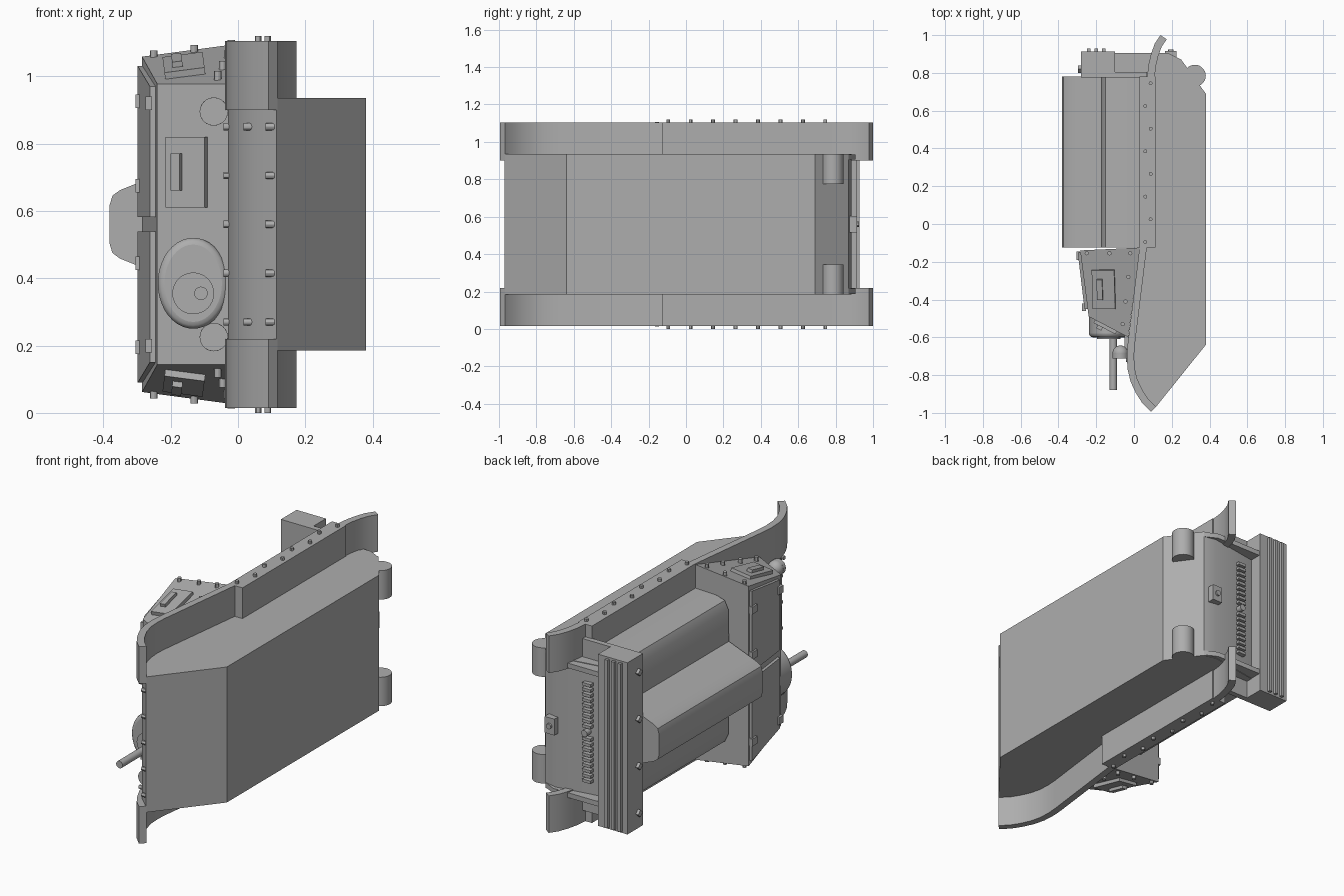
import bpy, bmesh, math
from mathutils import Vector, Matrix

cube = bpy.data.objects.get("Cube")
if cube:
    bpy.data.objects.remove(cube, do_unlink=True)

MID = 0.56          # plane of symmetry in z
SIDES = (1, -1)
SIDE_NAME = {1: "upper", -1: "lower"}
parts = []

steel = bpy.data.materials.new("steel grey")
steel.diffuse_color = (0.42, 0.42, 0.42, 1)
steel.use_nodes = True
steel.node_tree.nodes["Principled BSDF"].inputs["Base Color"].default_value = steel.diffuse_color


def finish(name, bm, bevel=0, segments=3):
    bmesh.ops.recalc_face_normals(bm, faces=bm.faces[:])
    mesh = bpy.data.meshes.new(name)
    bm.to_mesh(mesh)
    bm.free()
    mesh.materials.append(steel)
    obj = bpy.data.objects.new(name, mesh)
    bpy.context.collection.objects.link(obj)
    if bevel:
        mod = obj.modifiers.new("bevel", 'BEVEL')
        mod.width, mod.segments = bevel, segments
    parts.append(obj)
    return obj


def prism(name, profile, lo, hi, axis='z', **kw):
    """Extrude an xy profile along z, or an xz profile along y."""
    bm = bmesh.new()
    place = (lambda a, b, c: (a, b, c)) if axis == 'z' else (lambda a, b, c: (a, c, b))
    face = bm.faces.new([bm.verts.new(place(a, b, lo)) for a, b in profile])
    out = bmesh.ops.extrude_face_region(bm, geom=[face])
    moved = [g for g in out["geom"] if isinstance(g, bmesh.types.BMVert)]
    bmesh.ops.translate(bm, verts=moved, vec=place(0, 0, hi - lo))
    return finish(name, bm, **kw)


def box(name, x, y, z, **kw):
    return prism(name, [(x[0], y[0]), (x[1], y[0]), (x[1], y[1]), (x[0], y[1])], z[0], z[1], **kw)


def hull(name, points):
    bm = bmesh.new()
    bmesh.ops.convex_hull(bm, input=[bm.verts.new(p) for p in points])
    bmesh.ops.dissolve_limit(bm, angle_limit=0.01, verts=bm.verts[:], edges=bm.edges[:])
    return finish(name, bm)


def plate(name, centre, normal, along, size):
    """Box lying on a sloping surface; size is across, along, thickness."""
    n = Vector(normal).normalized()
    a = Vector(along)
    a = (a - n * a.dot(n)).normalized()
    rot = Matrix((a.cross(n), a, n)).transposed().to_4x4()
    bm = bmesh.new()
    bmesh.ops.create_cube(bm, size=1, matrix=Matrix.Translation(centre) @ rot @ Matrix.Diagonal((*size, 1)))
    return finish(name, bm)


def rods(name, points, axis, radius, length, sides=12, stretch=(1, 1, 1), **kw):
    """Cylinders centred on each point, all along one axis."""
    bm = bmesh.new()
    rot = Vector(axis).to_track_quat('Z', 'Y').to_matrix().to_4x4()
    for p in points:
        bmesh.ops.create_cone(bm, cap_ends=True, segments=sides, radius1=radius, radius2=radius, depth=length,
                              matrix=Matrix.Translation(p) @ Matrix.Diagonal((*stretch, 1)) @ rot)
    return finish(name, bm, **kw)


def band(path, thick):
    """Profile of a strip of constant thickness on the +x side of a path."""
    inner = []
    for i, p in enumerate(path):
        a, b = path[max(i - 1, 0)], path[min(i + 1, len(path) - 1)]
        t = Vector((b[0] - a[0], b[1] - a[1])).normalized()
        inner.append((p[0] + t.y * thick, p[1] - t.x * thick))
    return path + inner[::-1]


# Hull body
prism("hull", [(0.38, -0.64), (0.38, 0.69), (0.25, 0.87), (0.18, 0.885), (-0.1, 0.84), (-0.1, 0.78), (0.02, 0.78),
               (0.02, -0.3), (-0.03, -0.6), (-0.03, -0.72), (0.0, -0.83), (0.05, -0.91), (0.115, -0.97)],
      MID - 0.375, MID + 0.375)

# Nose plate rivets
rows = [MID + 0.145 * i for i in range(-2, 3)]
rods("nose_rivets", [(x, y, z) for z in rows for x, y in ((-0.03, -0.72), (0.095, -0.955))]
     + [(0.03, -0.885, z) for z in (rows[0], rows[-1])], (1, 0, 0), 0.011, 0.026)

# Track guards, one on each side
front_path = [(0.09, -0.995), (0.045, -0.95), (0.01, -0.895), (-0.018, -0.835), (-0.034, -0.77), (-0.038, -0.7),
              (-0.034, -0.64), (0.03, -0.12)]
rear_path = [(0.07, 0.6), (0.07, 0.78), (0.076, 0.84), (0.09, 0.9), (0.11, 0.955), (0.14, 1.0)]
for s in SIDES:
    tag = SIDE_NAME[s]
    lo, hi = sorted((MID + s * 0.34, MID + s * 0.545))
    prism(tag + "_front_guard", band(front_path, 0.038), lo, hi)
    prism(tag + "_rear_guard", band(rear_path, 0.04), lo, hi)
    box(tag + "_guard_panel", (0.03, 0.115), (-0.125, 0.78), (lo, hi))
    rods(tag + "_guard_rivets", [(0.06 + 0.028 * (i % 2), -0.095 + 0.12 * i, MID + s * 0.55) for i in range(8)],
         (0, 0, 1), 0.01, 0.02)

# Fighting compartment with sloping walls
hull("compartment", [(x, y, MID + s * w) for s in SIDES for x, y, w in (
    (0.03, -0.125, 0.54), (-0.285, -0.14, 0.498), (-0.24, -0.49, 0.417), (-0.03, -0.6, 0.417))])

# Roof doors and their hinges
for s in SIDES:
    tag = SIDE_NAME[s]
    hull(tag + "_roof_door", [(x, y, MID + s * w) for x, y, wide in (
        (-0.298, -0.15, 0.47), (-0.262, -0.45, 0.41), (-0.275, -0.15, 0.47), (-0.24, -0.45, 0.41))
        for w in (0.022, wide)])
    for w in (0.115, 0.365):
        box(tag + "_roof_hinge", (-0.305, -0.285), (-0.19, -0.145), (MID + s * w - 0.02, MID + s * w + 0.02))
    box(tag + "_front_hinge", (-0.275, -0.255), (-0.46, -0.42), (MID + s * 0.36 - 0.02, MID + s * 0.36 + 0.02))

# Side hatches and side rivets
for s in SIDES:
    tag = SIDE_NAME[s]
    normal = (-0.13, -0.23, s)
    wall = lambda x, y: MID + s * (0.597 + 0.13 * x + 0.23 * y - 0.03)
    plate(tag + "_side_hatch", (-0.16, -0.345, wall(-0.16, -0.345)), normal, (0, 1, 0), (0.12, 0.21, 0.03))
    plate(tag + "_side_slit", (-0.18, -0.345, wall(-0.18, -0.345) + s * 0.012), normal, (0, 1, 0), (0.03, 0.11, 0.04))
    rods(tag + "_wall_rivets", [(x, y, wall(x, y)) for x, y in (
        (-0.25, -0.155), (-0.13, -0.155), (-0.02, -0.155), (-0.03, -0.28), (-0.045, -0.41), (-0.06, -0.53))],
        (0, 0, 1), 0.011, 0.036)

# Driver visor on the front plate
slope = (-0.46, -0.89, 0)
plate("visor", (-0.15, -0.54, 0.715), slope, (0, 0, 1), (0.13, 0.21, 0.03))
plate("visor_slit", (-0.178, -0.54, 0.715), slope, (0, 0, 1), (0.03, 0.11, 0.04))

# Gun mount and barrel
rods("gun_mount", [(-0.133, -0.525, 0.385)], (0, 1, 0), 0.135, 0.15, 40, (0.78, 1, 1), bevel=0.02)
rods("gun_collar", [(-0.133, -0.595, 0.355)], (0, 1, 0), 0.062, 0.025, 32)
rods("gun_barrel", [(-0.11, -0.74, 0.355)], (0, 1, 0), 0.02, 0.28, 20)

# Headlamps: domed shell with a flat lens
for s in SIDES:
    bm = bmesh.new()
    bmesh.ops.create_uvsphere(bm, u_segments=20, v_segments=12, radius=0.042,
                              matrix=Matrix.Translation((-0.072, -0.685, MID + s * 0.335)))
    bmesh.ops.bisect_plane(bm, geom=bm.verts[:] + bm.edges[:] + bm.faces[:], plane_co=(0, -0.69, 0),
                           plane_no=(0, -1, 0), clear_outer=True)
    bmesh.ops.holes_fill(bm, edges=[e for e in bm.edges if e.is_boundary])
    finish(SIDE_NAME[s] + "_headlamp", bm)
    rods(SIDE_NAME[s] + "_lamp_rim", [(-0.072, -0.7, MID + s * 0.335)], (0, 1, 0), 0.042, 0.022, 20)
    box(SIDE_NAME[s] + "_lamp_bracket", (-0.05, -0.025), (-0.68, -0.59), (MID + s * 0.335 - 0.012, MID + s * 0.335 + 0.012))

# Engine deck with rounded shoulders and a raised spine
deck = [(0.04, 0.41), (-0.1, 0.405), (-0.15, 0.39), (-0.172, 0.345), (-0.175, 0.17), (-0.3, 0.122), (-0.35, 0.102),
        (-0.373, 0.085), (-0.382, 0.055)]
prism("engine_deck", [(x, MID + w) for x, w in deck] + [(x, MID - w) for x, w in deck[::-1]],
      -0.125, 0.78, axis='y')

# Radiator housing across the tail
box("radiator_housing", (-0.28, -0.1), (0.775, 0.912), (MID - 0.475, MID + 0.475))
for x in (-0.24, -0.2, -0.16):
    box("radiator_rib", (x - 0.009, x + 0.009), (0.91, 0.928), (MID - 0.465, MID + 0.465))
rods("radiator_bolts", [(-0.285, 0.82, MID + w) for w in (-0.39, -0.13, 0.13, 0.39)], (1, 0, 0), 0.02, 0.022, 4)
for s in SIDES:
    lo, hi = sorted((MID + s * 0.34, MID + s * 0.475))
    box(SIDE_NAME[s] + "_radiator_arm", (-0.1, 0.07), (0.775, 0.805), (lo, hi))
    lo, hi = sorted((MID + s * 0.345, MID + s * 0.372))
    prism(SIDE_NAME[s] + "_tail_bracket", [(-0.1, 0.78), (0.25, 0.78), (0.25, 0.87), (0.18, 0.905), (-0.1, 0.905)],
          lo, hi)

# Tail grille, hook and silencers
for s in SIDES:
    for i in range(9):
        z = MID + s * (0.035 + 0.029 * i)
        box("grille_tooth", (-0.03, 0.02), (0.84, 0.88), (z - 0.008, z + 0.008))
rods("grille_knob", [(0.0, 0.87, MID)], (0, 1, 0), 0.018, 0.04, 16)
box("tow_block", (0.165, 0.225), (0.86, 0.915), (MID - 0.045, MID + 0.045))
rods("tow_pin", [(0.195, 0.915, MID)], (0, 1, 0), 0.015, 0.02, 12)
for s in SIDES:
    rods(SIDE_NAME[s] + "_silencer", [(0.322, 0.785, MID + s * 0.295)], (0, 0, 1), 0.058, 0.16, 28)

# Smooth only the shallow angles
bpy.ops.object.select_all(action='DESELECT')
for obj in parts:
    obj.select_set(True)
bpy.context.view_layer.objects.active = parts[0]
bpy.ops.object.shade_smooth_by_angle(angle=math.radians(30))
